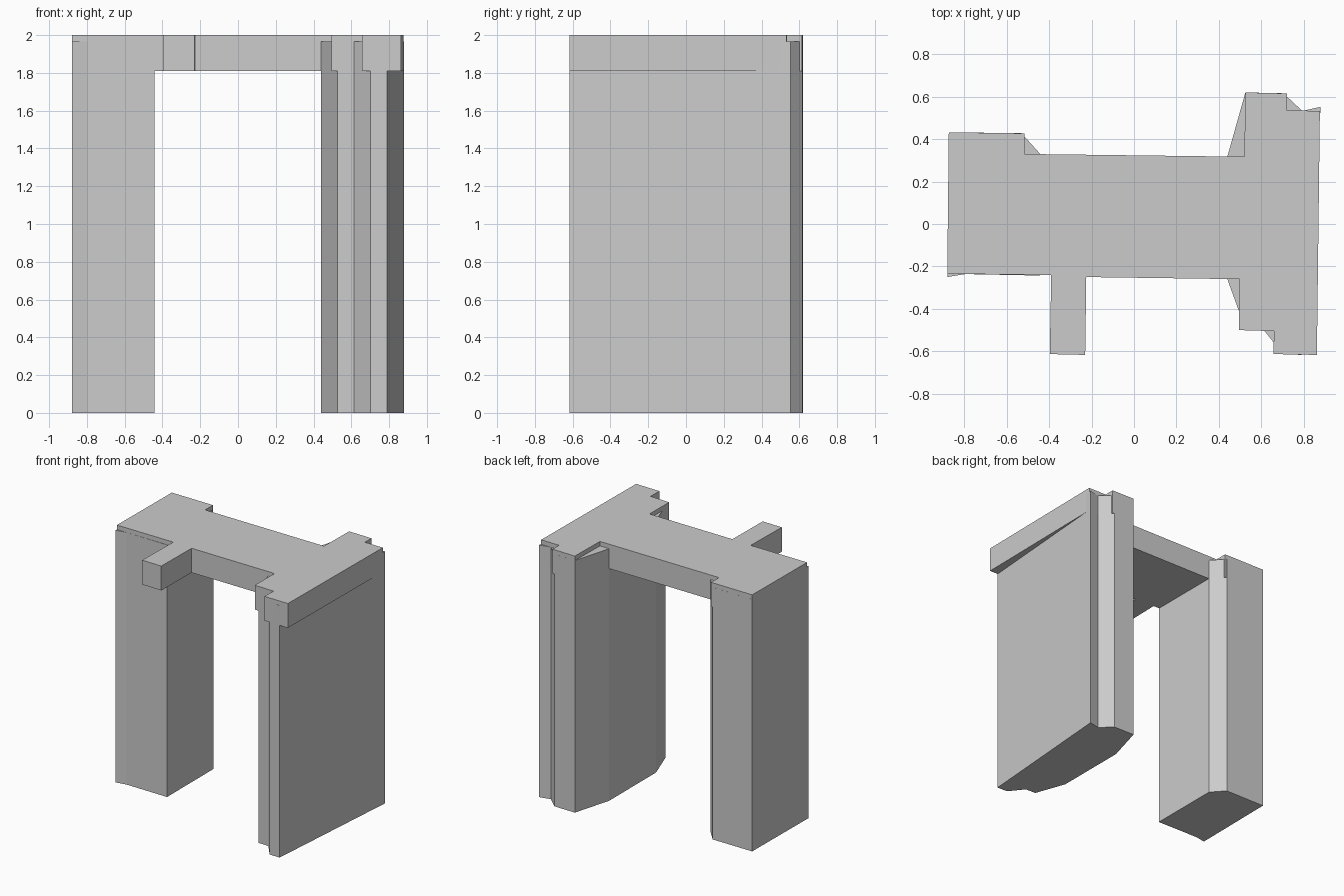
import bpy, bmesh


def prism(name, outline, z0, z1):
    """Extrude a plan outline (counter-clockwise) from z0 to z1."""
    bm = bmesh.new()
    base = bm.faces.new([bm.verts.new((x, y, z0)) for x, y in outline])
    top = bmesh.ops.extrude_face_region(bm, geom=[base])
    verts = [g for g in top["geom"] if isinstance(g, bmesh.types.BMVert)]
    bmesh.ops.translate(bm, verts=verts, vec=(0, 0, z1 - z0))
    bmesh.ops.recalc_face_normals(bm, faces=bm.faces)
    mesh = bpy.data.meshes.new(name)
    bm.to_mesh(mesh)
    bm.free()
    obj = bpy.data.objects.new(name, mesh)
    bpy.context.collection.objects.link(obj)
    return obj


# Capping slab with its notched ends and projecting front beam
prism("top_slab", [
    (-0.88, -0.235), (-0.39, -0.24), (-0.397, -0.613), (-0.23, -0.617),
    (-0.225, -0.25), (0.497, -0.26), (0.495, -0.5), (0.66, -0.505),
    (0.657, -0.613), (0.862, -0.617), (0.876, 0.533), (0.72, 0.535),
    (0.721, 0.615), (0.525, 0.62), (0.52, 0.317), (-0.515, 0.33),
    (-0.515, 0.427), (-0.873, 0.432),
], 1.81, 2.0)

# Legs, rising into the slab and ending just below its top
LEG_TOP = 1.965
prism("left_leg", [
    (-0.88, -0.25), (-0.795, -0.236), (-0.442, -0.243), (-0.442, 0.33),
    (-0.53, 0.428), (-0.873, 0.432),
], 0.0, LEG_TOP)

prism("right_leg", [
    (0.44, -0.26), (0.527, -0.5), (0.614, -0.503), (0.702, -0.613),
    (0.79, -0.617), (0.88, 0.552), (0.793, 0.533), (0.704, 0.616),
    (0.525, 0.62), (0.44, 0.318),
], 0.0, LEG_TOP)
